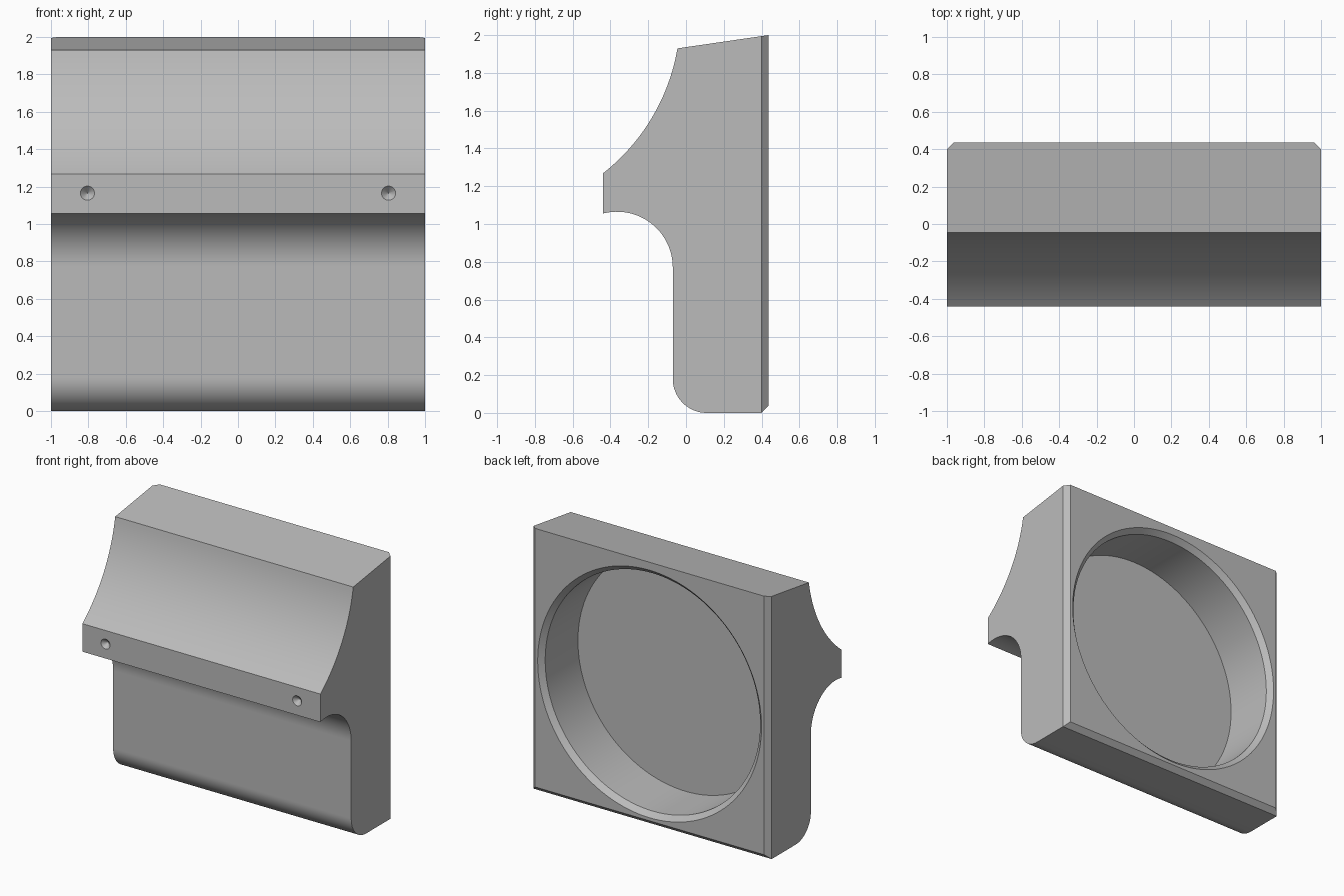
import bpy, bmesh, math
from mathutils import Matrix, Vector

if "Cube" in bpy.data.objects:
    bpy.data.objects.remove(bpy.data.objects["Cube"], do_unlink=True)

grey = bpy.data.materials.new("plain grey")
colour = (0.5, 0.5, 0.5, 1)
grey.diffuse_color = colour
grey.use_nodes = True
grey.node_tree.nodes["Principled BSDF"].inputs["Base Color"].default_value = colour

BACK = 0.437
CHAMFER = 0.037


def arc(cy, cz, r, start, end, steps):
    """Points on a circle in the side plane, angles in degrees."""
    angles = [math.radians(start + (end - start) * i / steps) for i in range(steps + 1)]
    return [(cy + r * math.cos(a), cz + r * math.sin(a)) for a in angles]


def make_object(name, bm):
    bmesh.ops.recalc_face_normals(bm, faces=bm.faces)
    mesh = bpy.data.meshes.new(name)
    bm.to_mesh(mesh)
    bm.free()
    mesh.materials.append(grey)
    obj = bpy.data.objects.new(name, mesh)
    bpy.context.collection.objects.link(obj)
    return obj


def lathe_cutter(name, x, z, profile, sides):
    """Solid of revolution about a y axis; profile is (radius, y) pairs."""
    bm = bmesh.new()
    rings = []
    for r, y in profile:
        ring = bmesh.ops.create_circle(bm, segments=sides, radius=r,
                                       matrix=Matrix.Translation((x, y, z)) @ Matrix.Rotation(math.pi / 2, 4, "X"))
        rings.append(ring["verts"])
    for a, b in zip(rings, rings[1:]):
        for i in range(sides):
            j = (i + 1) % sides
            bm.faces.new((a[i], a[j], b[j], b[i]))
    bm.faces.new(rings[0])
    bm.faces.new(rings[-1])
    cutter = make_object(name, bm)
    cutter.hide_render = True
    return cutter


# Side profile: sloped top, concave front, lip, hook, rounded foot
profile = [(BACK, 2.0)]
profile += arc(-1.10, 2.11, 1.07, -9.7, -51.9, 24)
profile += [(-0.44, 1.27)]
profile += arc(-0.365, 0.77, 0.295, 104.7, 0, 24)
profile += arc(0.11, 0.18, 0.18, 180, 270, 16)
profile += [(BACK - CHAMFER, 0), (BACK, CHAMFER)]
profile.remove((-0.44, 1.27))

bm = bmesh.new()
face = bm.faces.new([bm.verts.new((-1, y, z)) for y, z in profile])
extruded = bmesh.ops.extrude_face_region(bm, geom=[face])["geom"]
bmesh.ops.translate(bm, vec=(2, 0, 0), verts=[v for v in extruded if isinstance(v, bmesh.types.BMVert)])

# Chamfer the upright back edges
for side in (-1, 1):
    cut = bmesh.ops.bisect_plane(bm, geom=bm.verts[:] + bm.edges[:] + bm.faces[:],
                                 plane_co=(side, BACK - CHAMFER, 0), plane_no=Vector((side, 1, 0)),
                                 clear_outer=True)["geom_cut"]
    bmesh.ops.holes_fill(bm, edges=[e for e in cut if isinstance(e, bmesh.types.BMEdge)])
body = make_object("mount_body", bm)

# Round back recess with a bevelled rim, and two conical dimples in the lip
R = 0.94
cutters = [lathe_cutter("recess_cutter", 0, 1.0,
                        [(R + 0.05, BACK + 0.05), (R - CHAMFER, BACK - CHAMFER), (R - CHAMFER, 0.007)], 128)]
for side in (-1, 1):
    cutters.append(lathe_cutter("dimple_cutter", side * 0.805, 1.165,
                                [(0.058, -0.46), (0.038, -0.44), (0.001, -0.403)], 32))

for cutter in cutters:
    mod = body.modifiers.new(cutter.name, "BOOLEAN")
    mod.operation = "DIFFERENCE"
    mod.solver = "EXACT"
    mod.object = cutter

# Bake the cuts, then drop the cutters
bpy.context.view_layer.objects.active = body
body.select_set(True)
for mod in list(body.modifiers):
    bpy.ops.object.modifier_apply(modifier=mod.name)
for cutter in cutters:
    bpy.data.objects.remove(cutter, do_unlink=True)
bpy.ops.object.shade_smooth_by_angle(angle=math.radians(25))
